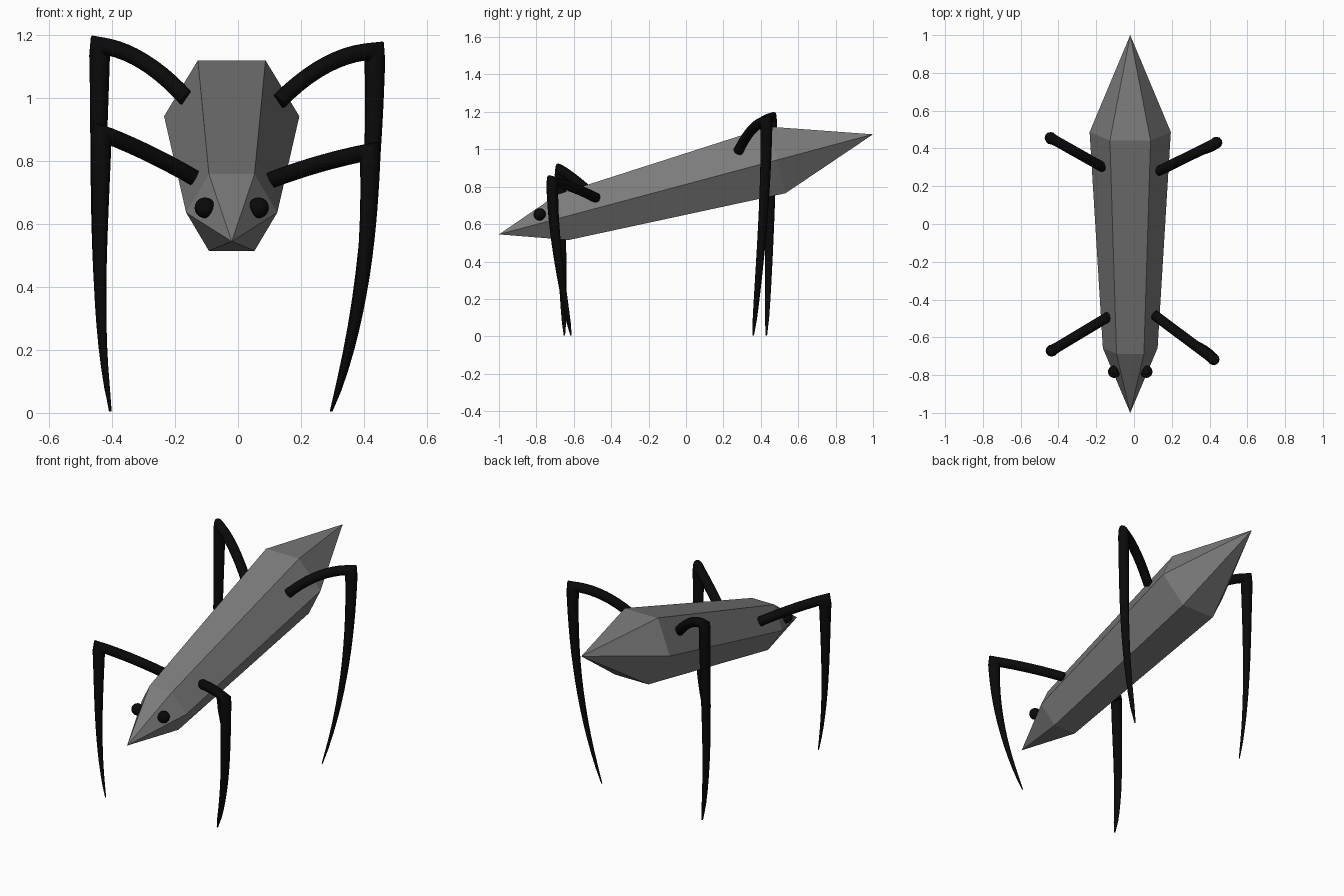
import bpy, bmesh, math
from mathutils import Vector

cube = bpy.data.objects.get("Cube")
if cube:
    bpy.data.objects.remove(cube)


def material(name, rgb):
    m = bpy.data.materials.new(name)
    m.use_nodes = True
    m.diffuse_color = (*rgb, 1)
    m.node_tree.nodes["Principled BSDF"].inputs["Base Color"].default_value = (*rgb, 1)
    return m


GREY = material("body grey", (0.2, 0.2, 0.2))
BLACK = material("limb black", (0.003, 0.003, 0.003))
AXIS = -0.02  # the body sits slightly off centre


def finish(bm, name, mat, smooth=False):
    bmesh.ops.recalc_face_normals(bm, faces=bm.faces)
    mesh = bpy.data.meshes.new(name)
    bm.to_mesh(mesh)
    bm.free()
    mesh.materials.append(mat)
    obj = bpy.data.objects.new(name, mesh)
    bpy.context.collection.objects.link(obj)
    if smooth:
        bpy.ops.object.select_all(action="DESELECT")
        obj.select_set(True)
        bpy.context.view_layer.objects.active = obj
        bpy.ops.object.shade_smooth_by_angle(angle=math.radians(50))
    return obj


def bridge(bm, a, b):
    for i in range(len(a)):
        j = (i + 1) % len(a)
        bm.faces.new((a[i], a[j], b[j], b[i]))


def fan(bm, ring, tip):
    for i in range(len(ring)):
        bm.faces.new((ring[i], ring[(i + 1) % len(ring)], tip))


# Body: two tilted hexagons closed by a pointed snout and tail
def hexagon(bm, radius, y, z, half_height, lean):
    ring = []
    for k in range(6):
        a = math.radians(60 * k)
        up = math.sin(a) / math.sin(math.radians(60))
        ring.append(bm.verts.new((AXIS + radius * math.cos(a),
                                  y - lean * up, z + half_height * up)))
    return ring


bm = bmesh.new()
front = hexagon(bm, 0.145, -0.657, 0.637, 0.122, 0.03)
rear = hexagon(bm, 0.215, 0.487, 0.943, 0.178, 0.045)
bridge(bm, front, rear)
fan(bm, front, bm.verts.new((AXIS, -1, 0.545)))
fan(bm, rear, bm.verts.new((AXIS, 1, 1.08)))
finish(bm, "body", GREY)

# Eyes
for side, label in ((-1, "right"), (1, "left")):
    bm = bmesh.new()
    bmesh.ops.create_uvsphere(bm, u_segments=16, v_segments=10, radius=0.033)
    bmesh.ops.translate(bm, verts=bm.verts, vec=(AXIS + side * 0.085, -0.782, 0.652))
    finish(bm, label + "_eye", BLACK, True)


def bezier(a, b, c, d, t):
    s = 1 - t
    return a * s**3 + b * 3 * s * s * t + c * 3 * s * t * t + d * t**3


# Legs: one swept oval tube, thin across its bend plane towards the foot
def leg(name, hip, knee, foot, rise, bow):
    hip, knee, foot = Vector(hip), Vector(knee), Vector(foot)
    out = knee - hip
    out.z = 0
    across = Vector((0, 0, 1)).cross(out).normalized()
    up = Vector((0, 0, rise))
    drop = Vector((0, 0, foot.z - knee.z))
    n = 10
    upper = [bezier(hip, hip.lerp(knee, 0.33) + up, hip.lerp(knee, 0.67) + up, knee, i / n)
             for i in range(n + 1)]
    lower = [bezier(knee, knee + drop * 0.33, knee.lerp(foot, 0.5) + Vector((bow, 0, drop.z * 0.17)),
                    foot, (i / 16) ** 1.3) for i in range(1, 17)]
    path = upper + lower
    bm = bmesh.new()
    rings = []
    for i, p in enumerate(path):
        before = (p - path[max(i - 1, 0)]).normalized()
        after = (path[min(i + 1, len(path) - 1)] - p).normalized()
        normal = across.cross(before + after).normalized()
        if i < n:
            thick, wide = 0.027, 0.027
        elif i == n:
            thick, wide = 0.042, 0.029
        else:
            t = (i - n) / 16
            thick = 0.032 * (1 - t) ** 0.75 + 0.003
            wide = 0.028 * math.sqrt(1 - t ** 4) * (1 - 0.35 * t) + 0.004
        rings.append([bm.verts.new(p + across * wide * math.cos(a) + normal * thick * math.sin(a))
                      for a in (math.tau * k / 12 for k in range(12))])
    for a, b in zip(rings, rings[1:]):
        bridge(bm, a, b)
    bm.faces.new(rings[0])
    bm.faces.new(rings[-1])
    finish(bm, name, BLACK, True)


leg("right_rear_leg", (-0.165, 0.3, 1.0), (-0.44, 0.455, 1.168), (-0.407, 0.43, 0.005), 0.045, -0.04)
leg("left_rear_leg", (0.13, 0.28, 0.99), (0.435, 0.43, 1.15), (0.295, 0.36, 0.005), 0.05, 0.045)
leg("right_front_leg", (-0.135, -0.49, 0.745), (-0.435, -0.67, 0.89), (-0.405, -0.65, 0.005), 0.01, -0.035)
leg("left_front_leg", (0.105, -0.48, 0.74), (0.42, -0.715, 0.83), (0.297, -0.615, 0.005), 0.01, 0.035)
